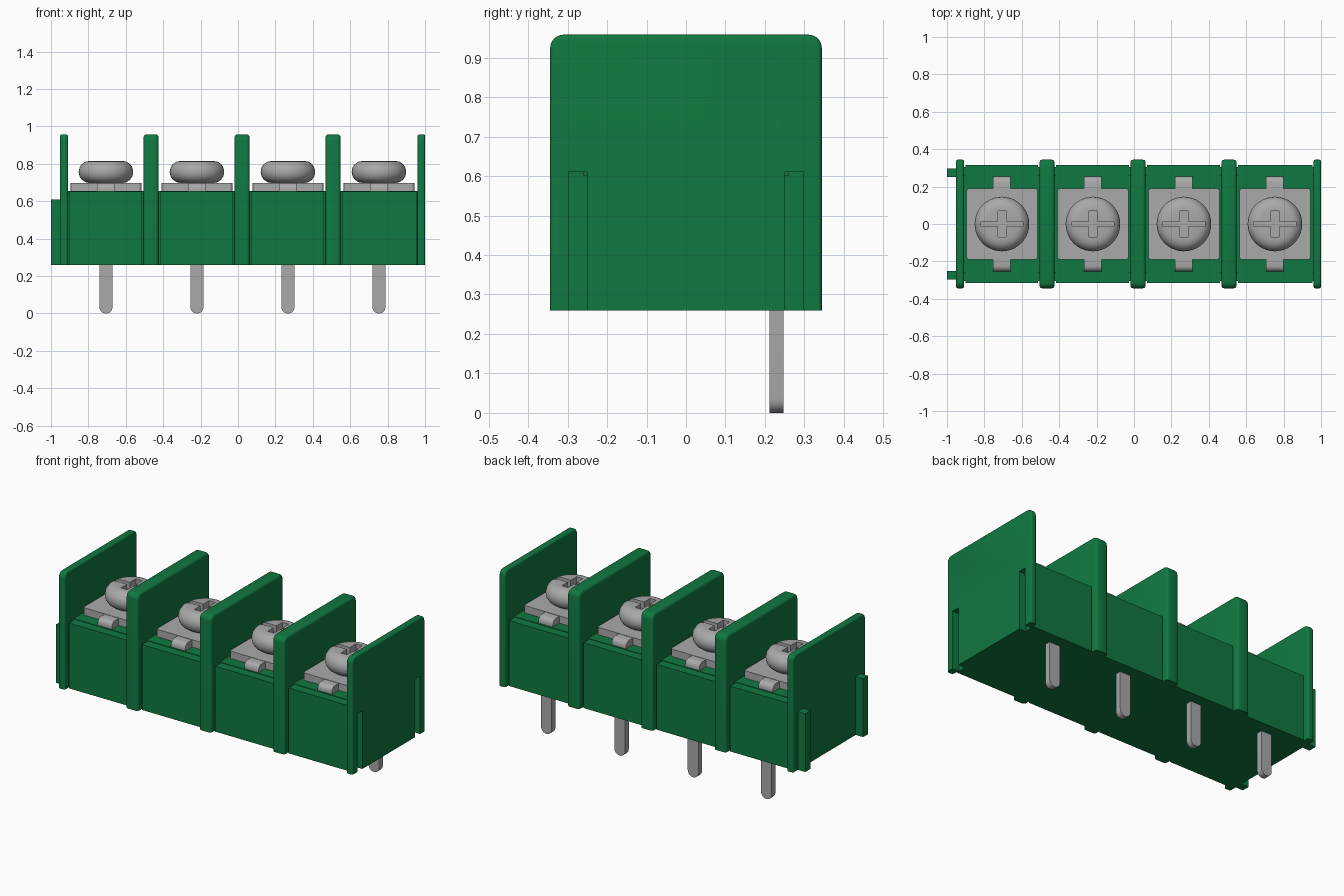
import bpy, bmesh, math
from mathutils import Matrix

cube = bpy.data.objects.get("Cube")
if cube:
    bpy.data.objects.remove(cube, do_unlink=True)


def material(name, rgb):
    m = bpy.data.materials.new(name)
    m.use_nodes = True
    m.diffuse_color = (*rgb, 1)
    bsdf = next(n for n in m.node_tree.nodes if n.type == 'BSDF_PRINCIPLED')
    bsdf.inputs["Base Color"].default_value = (*rgb, 1)
    return m


GREEN = material("green plastic", (0.005, 0.19, 0.052))
GREY = material("grey metal", (0.40, 0.40, 0.40))


def finish(bm, name, mat, smooth=False):
    bmesh.ops.recalc_face_normals(bm, faces=bm.faces)
    me = bpy.data.meshes.new(name)
    bm.to_mesh(me)
    bm.free()
    me.materials.append(mat)
    ob = bpy.data.objects.new(name, me)
    bpy.context.collection.objects.link(ob)
    if smooth:
        activate(ob)
        bpy.ops.object.shade_smooth_by_angle(angle=math.radians(35))
    return ob


def activate(ob):
    bpy.ops.object.select_all(action='DESELECT')
    ob.select_set(True)
    bpy.context.view_layer.objects.active = ob


def box_mesh(x, y, z):
    """Box from (low, high) pairs."""
    bm = bmesh.new()
    bmesh.ops.create_cube(bm, size=1)
    for v in bm.verts:
        v.co = [r[0] if c < 0 else r[1] for c, r in zip(v.co, (x, y, z))]
    return bm


def box(name, mat, x, y, z):
    return finish(box_mesh(x, y, z), name, mat)


def cut(ob, *ranges):
    cutter = box("cutter", ob.data.materials[0], *ranges)
    cutter.hide_render = True
    mod = ob.modifiers.new("cut", 'BOOLEAN')
    mod.operation, mod.solver, mod.object = 'DIFFERENCE', 'EXACT', cutter
    activate(ob)
    bpy.ops.object.modifier_apply(modifier=mod.name)
    bpy.data.objects.remove(cutter, do_unlink=True)


BASE, DECK, TOP = 0.26, 0.655, 0.958
PITCH = 0.4865
SCREWS = [-0.706 + PITCH * i for i in range(4)]


def wall(name, x0, x1, r):
    """Upright plate with rounded top corners and softened rim."""
    bm = box_mesh((x0, x1), (-0.344, 0.344), (BASE, TOP))
    corners = [e for e in bm.edges
               if all(v.co.z > BASE + 0.1 for v in e.verts)
               and abs(e.verts[0].co.x - e.verts[1].co.x) > 0.01]
    bmesh.ops.bevel(bm, geom=corners, offset=0.033, segments=5,
                    profile=0.5, affect='EDGES')
    rim = [e for e in bm.edges
           if max(v.co.z for v in e.verts) > BASE + 0.01
           and abs(e.verts[0].co.x - e.verts[1].co.x) < 0.001]
    bmesh.ops.bevel(bm, geom=rim, offset=r, segments=3,
                    profile=0.5, affect='EDGES')
    return finish(bm, name, GREEN, True)


# Body core, raised deck and front/back panels between the walls
body = box("body", GREEN, (-0.93, 0.965), (-0.306, 0.306), (BASE, 0.645))
box("deck", GREEN, (-0.93, 0.965), (-0.26, 0.26), (0.6, DECK))
edges = [-0.91] + [-0.425 + PITCH * i for i in range(3)]
ends = [-0.505 + PITCH * i for i in range(3)] + [0.962]
for i, (a, b) in enumerate(zip(edges, ends)):
    for side, s in (("front", -1), ("back", 1)):
        box(f"{side}_panel_{i + 1}", GREEN, (a + 0.008, b - 0.008),
            sorted((s * 0.26, s * 0.315)), (BASE, 0.652))

# Divider walls and end walls
for i in range(3):
    c = -0.465 + PITCH * i
    wall(f"divider_{i + 1}", c - 0.04, c + 0.04, 0.015)
wall("right_end_wall", -0.951, -0.909, 0.01)
left_wall = wall("left_end_wall", 0.96, 1.0, 0.01)

# Interlocking ribs on one end, matching slots in the other
for side, s in (("front", -1), ("back", 1)):
    span = sorted((s * 0.25, s * 0.298))
    box(f"{side}_rib", GREEN, (-1.0, -0.94), span, (BASE, 0.61))
    for part in (body, left_wall):
        cut(part, (0.955, 1.05), span, (BASE - 0.05, 0.61))
    panel = bpy.data.objects[f"{side}_panel_4"]
    cut(panel, (0.952, 1.05), span, (BASE - 0.05, 0.61))


def clamp(name, cx):
    """Square plate with a rounded tongue at front and back."""
    bm = box_mesh((cx - 0.19, cx + 0.19), (-0.19, 0.19), (DECK, 0.699))
    uprights = [e for e in bm.edges
                if abs(e.verts[0].co.z - e.verts[1].co.z) > 0.01]
    bmesh.ops.bevel(bm, geom=uprights, offset=0.012, segments=2,
                    profile=0.5, affect='EDGES')
    finish(bm, name, GREY)
    for side, s in (("front", -1), ("back", 1)):
        bm = box_mesh((cx - 0.047, cx + 0.047),
                      sorted((s * 0.17, s * 0.254)), (DECK - 0.005, 0.697))
        tip = [e for e in bm.edges
               if all(abs(v.co.y) > 0.2 and v.co.z > 0.68 for v in e.verts)]
        bmesh.ops.bevel(bm, geom=tip, offset=0.03, segments=4,
                        profile=0.5, affect='EDGES')
        finish(bm, f"{name}_{side}_tongue", GREY, True)


def screw(name, cx):
    """Lathed pan head with a cross recess."""
    low, high, rad, r = 0.698, 0.816, 0.146, 0.058
    mid = (low + high) / 2
    profile = [(0, low)]
    for k in range(9):
        a = math.pi * (k / 8 - 0.5)
        profile.append((rad - r + r * math.cos(a), mid + (high - mid) * math.sin(a)))
    profile.append((0, high))
    bm = bmesh.new()
    vs = [bm.verts.new((x, 0, z)) for x, z in profile]
    es = [bm.edges.new(p) for p in zip(vs, vs[1:])]
    bmesh.ops.spin(bm, geom=vs + es, cent=(0, 0, 0), axis=(0, 0, 1),
                   angle=math.tau, steps=40)
    bmesh.ops.remove_doubles(bm, verts=bm.verts, dist=0.0005)
    bmesh.ops.transform(bm, matrix=Matrix.Translation((cx, 0, 0)), verts=bm.verts)
    ob = finish(bm, name, GREY)
    for hx, hy in ((0.113, 0.014), (0.021, 0.07)):
        cut(ob, (cx - hx, cx + hx), (-hy, hy), (0.775, 0.9))
    activate(ob)
    bpy.ops.object.shade_smooth_by_angle(angle=math.radians(35))


def pin(name, cx):
    """Flat solder pin with a round tip."""
    r = 0.035
    outline = [(cx + r, BASE + 0.02)]
    for k in range(11):
        a = -math.pi * k / 10
        outline.append((cx + r * math.cos(a), r + r * math.sin(a)))
    outline.append((cx - r, BASE + 0.02))
    bm = bmesh.new()
    f = bm.faces.new([bm.verts.new((x, 0.211, z)) for x, z in outline])
    ext = bmesh.ops.extrude_face_region(bm, geom=[f])
    moved = [g for g in ext["geom"] if isinstance(g, bmesh.types.BMVert)]
    bmesh.ops.translate(bm, verts=moved, vec=(0, 0.036, 0))
    finish(bm, name, GREY, True)


# Terminals
for i, cx in enumerate(SCREWS):
    clamp(f"clamp_plate_{i + 1}", cx)
    screw(f"screw_head_{i + 1}", cx)
    pin(f"solder_pin_{i + 1}", cx)
